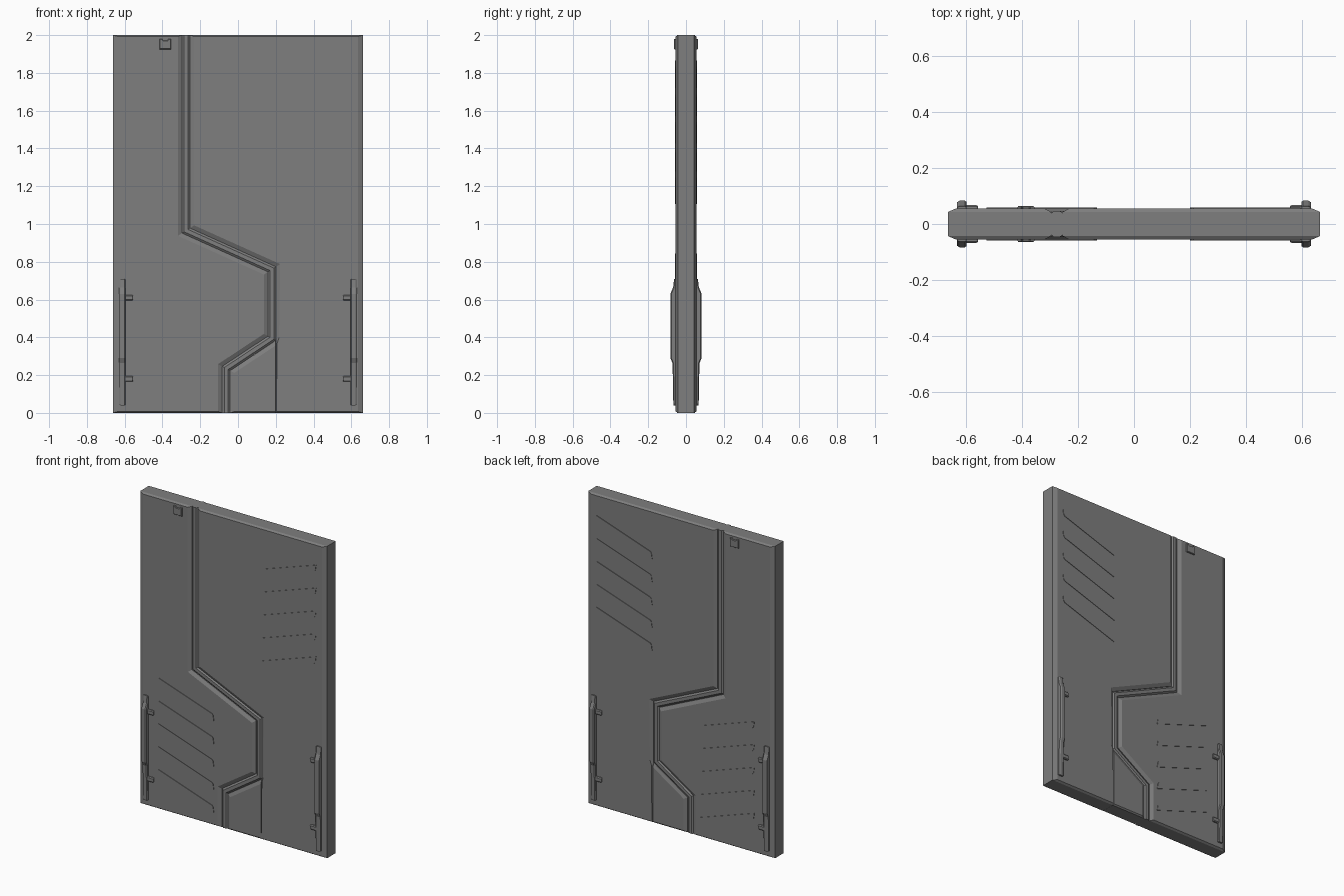
import bpy, bmesh
from mathutils import Vector

cube = bpy.data.objects.get("Cube")
if cube:
    bpy.data.objects.remove(cube)

GREY = (0.21, 0.21, 0.21, 1)
metal = bpy.data.materials.new("dark_grey_metal")
metal.use_nodes = True
metal.diffuse_color = GREY
metal.node_tree.nodes["Principled BSDF"].inputs["Base Color"].default_value = GREY

HALF = 0.055      # half thickness of the panels
EDGE = 0.043      # where the chamfer meets the rim
GAP = 0.021       # half width of the channel


def inset(poly, dists):
    """Move every edge of a clockwise outline inwards by its own distance."""
    pts = [Vector(p) for p in poly]
    n = len(pts)
    dirs = [(pts[(i + 1) % n] - pts[i]).normalized() for i in range(n)]
    norms = [Vector((d.y, -d.x)) for d in dirs]
    out = []
    for i in range(n):
        a, b = i - 1, i
        cross = dirs[a].cross(dirs[b])
        if abs(cross) < 1e-4:
            out.append(pts[i] + norms[b] * (dists[a] + dists[b]) / 2)
            continue
        p, q = pts[i] + norms[a] * dists[a], pts[i] + norms[b] * dists[b]
        out.append(p + dirs[a] * ((q - p).cross(dirs[b]) / cross))
    return out


def loft(name, layers, place):
    """Skin a stack of outlines, each given as (depth, points)."""
    bm = bmesh.new()
    rings = [[bm.verts.new(place(p[0], p[1], d)) for p in pts] for d, pts in layers]
    n = len(rings[0])
    for low, high in zip(rings, rings[1:]):
        for i in range(n):
            j = (i + 1) % n
            bm.faces.new((low[i], low[j], high[j], high[i]))
    bm.faces.new(rings[0])
    bm.faces.new(rings[-1])
    bmesh.ops.recalc_face_normals(bm, faces=bm.faces)
    mesh = bpy.data.meshes.new(name)
    bm.to_mesh(mesh)
    bm.free()
    mesh.materials.append(metal)
    obj = bpy.data.objects.new(name, mesh)
    bpy.context.collection.objects.link(obj)
    return obj


def upright(u, v, d):
    return (u, d, v)


def slab(name, outline, chamfers, half=HALF, edge=EDGE):
    """Panel with chamfered front and back rims."""
    face = inset(outline, chamfers)
    loft(name, [(-half, face), (-edge, outline), (edge, outline), (half, face)], upright)


# Channel path running from the top edge to the bottom edge
path = [(-0.275, 2), (-0.275, 0.965), (0.18, 0.76), (0.18, 0.395),
        (-0.0625, 0.235), (-0.0625, 0)]
SIDE, CAP, LIP, SEAM = 0.028, 0.008, 0.022, 0.002

# Narrow panel on the right of the channel
right_shape = [(-0.663, 0), (-0.663, 2)] + path
gap_edges = [0, 0] + [GAP] * 5 + [0]
right_outline = inset(right_shape, gap_edges)
slab("right_panel", right_outline, [SIDE, CAP] + [LIP] * 5 + [CAP])

# Wide panel on the left of the channel
left_shape = [(0.18, 0), (0.18, 0.37), (0.18, 0.40), (0.18, 0.76),
              (-0.275, 0.965), (-0.275, 2), (0.663, 2), (0.663, 0)]
left_outline = inset(left_shape, [GAP] * 5 + [0, 0, 0])
slab("left_panel", left_outline,
     [SEAM, LIP / 2] + [LIP] * 3 + [CAP, SIDE, CAP])

# Slightly sunken wedge below the channel
wedge = inset([(-0.0625, 0), (-0.0625, 0.235), (0.2, 0.408), (0.2, 0)],
              [GAP, GAP, 0, 0])
slab("lower_wedge", wedge, [LIP, LIP, SEAM, CAP], HALF - 0.004)

# Sealing strip filling the channel
far_side = inset(right_shape, [-g for g in gap_edges])
strip = list(reversed(right_outline[2:])) + far_side[2:]
strip_face = inset(strip, [0.011] * 5 + [0] + [0.011] * 5 + [0])
loft("channel_strip", [(-0.047, strip_face), (-0.038, strip), (0.038, strip),
                       (0.047, strip_face)], upright)

# Raised slanted ribs, five on each panel
rib = [(0, 0), (0.006, 0.036), (0.012, 0.045), (0.394, 0.173), (0.389, 0.14),
       (0.38, 0.127)]
for side, x0, z0, sign in (("left", 0.2, 1.693, 1), ("right", -0.131, 0.671, -1)):
    for row in range(5):
        pts = [(x0 + sign * u, z0 - row * 0.147 + v) for u, v in rib]
        for face, s in (("front", -1), ("back", 1)):
            loft(f"{side}_{face}_rib_{row + 1}",
                 [(s * 0.05, pts), (s * (HALF + 0.003), pts)], upright)

# Small latch plates near the top
latch = [(-0.415, 1.925), (-0.415, 1.98), (-0.402, 1.98), (-0.396, 1.972),
         (-0.374, 1.972), (-0.368, 1.98), (-0.355, 1.98), (-0.355, 1.925)]
latch_face = inset(latch, [0.003] * 8)
for face, s in (("front", -1), ("back", 1)):
    loft(f"{face}_latch", [(s * 0.05, latch), (s * 0.06, latch),
                           (s * 0.064, latch_face)], upright)

# Grab rails with two mounting pegs, on both sides and both faces
rail = [(0.04, 0.04), (0.04, 0.71), (0.063, 0.71), (0.068, 0.665), (0.083, 0.63),
        (0.083, 0.29), (0.072, 0.265), (0.07, 0.2), (0.067, 0.04)]
rail_side = inset(rail, [0, 0.003] + [0.005] * 6 + [0.003])
for side, sx in (("left", 1), ("right", -1)):
    for face, sy in (("front", -1), ("back", 1)):
        def place_rail(u, v, d):
            return (sx * d, sy * u, v)
        loft(f"{side}_{face}_rail",
             [(0.596, rail_side), (0.602, rail), (0.622, rail), (0.63, rail_side)],
             place_rail)
        for spot, z in (("lower", 0.18), ("upper", 0.61)):
            peg = [(0.04, z - 0.015), (0.04, z + 0.015), (0.062, z + 0.015),
                   (0.067, z + 0.01), (0.067, z - 0.01), (0.062, z - 0.015)]
            tip = inset(peg, [0, 0.003, 0.003, 0.003, 0.003, 0.003])
            loft(f"{side}_{face}_{spot}_peg",
                 [(0.556, tip), (0.561, peg), (0.61, peg)], place_rail)
